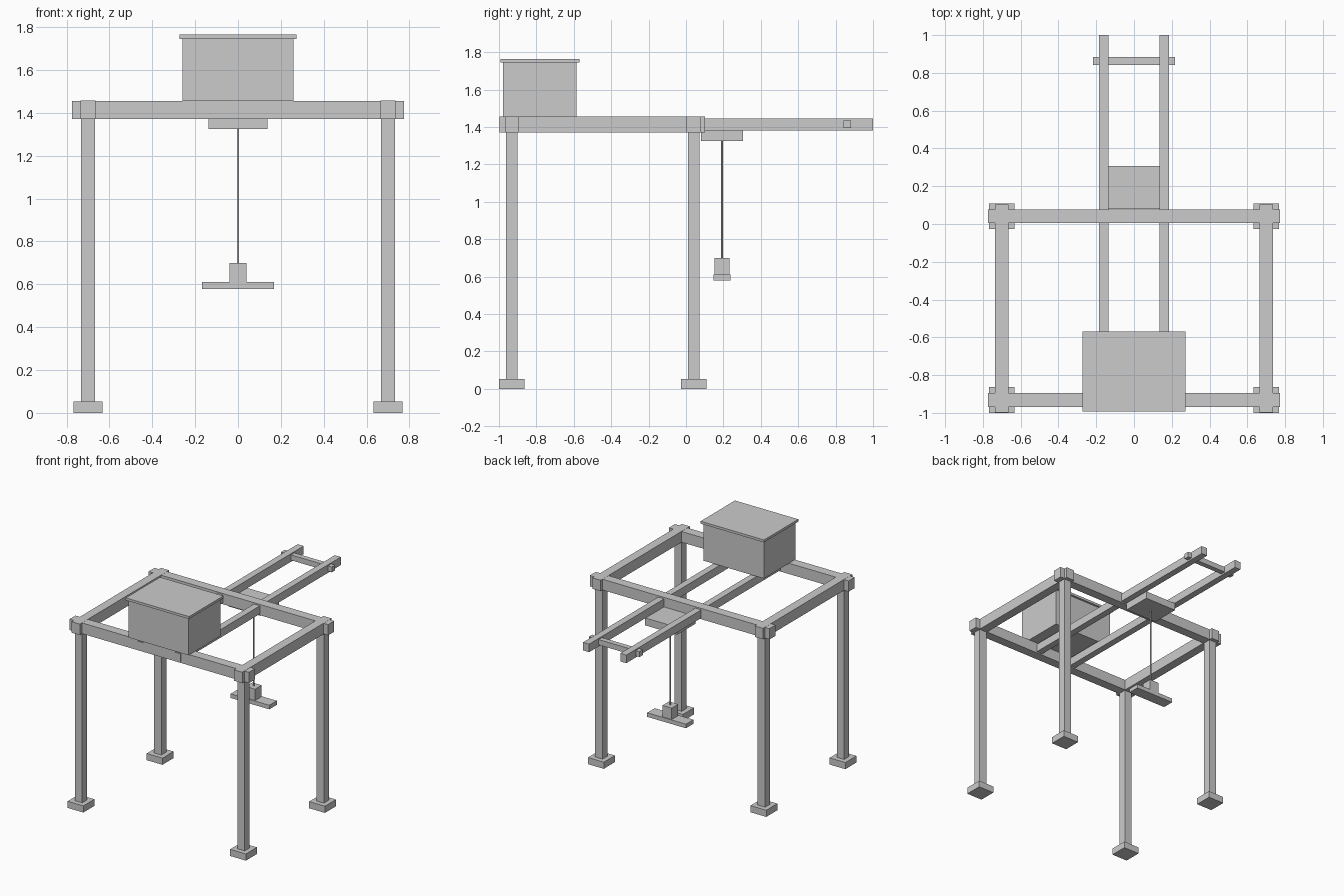
import bpy

if "Cube" in bpy.data.objects:
    bpy.data.objects.remove(bpy.data.objects["Cube"])

# Axis-aligned box from its (min, max) extents on each axis
def box(name, x, y, z):
    bpy.ops.mesh.primitive_cube_add(
        size=1, location=[(a + b) / 2 for a, b in (x, y, z)])
    ob = bpy.context.object
    ob.name = name
    ob.scale = [b - a for a, b in (x, y, z)]
    bpy.ops.object.transform_apply(location=False, rotation=False, scale=True)
    return ob

def span(centre, half):
    return (centre - half, centre + half)

LEG_X, FRONT_Y, BACK_Y = 0.70, -0.932, 0.041
BEAM_Z = (1.372, 1.456)
HOIST_Y = 0.193

# Legs with square foot pads
for row, y in (("front", FRONT_Y), ("back", BACK_Y)):
    for side, s in (("left", -1), ("right", 1)):
        box(f"{row}_{side}_leg", span(s * LEG_X, 0.032), span(y, 0.031), (0.05, 1.38))
        box(f"{row}_{side}_foot", span(s * LEG_X, 0.068), span(y, 0.068), (0, 0.052))
    # Cross beams
    box(f"{row}_beam", span(0, 0.774), span(y, 0.037), BEAM_Z)

# Side beams and the pair of long rails
for side, s in (("left", -1), ("right", 1)):
    box(f"{side}_side_beam", span(s * LEG_X, 0.035), (-0.997, 0.102),
        (BEAM_Z[0], BEAM_Z[1] + 0.001))
    box(f"{side}_rail", span(s * 0.16, 0.026), (-0.974, 1.0), (1.382, 1.445))

# Tie bar joining the rail ends
box("rail_tie_bar", span(0, 0.218), span(0.863, 0.02), (1.394, 1.436))

# Machine housing with overhanging lid
box("housing", span(0, 0.26), (-0.979, -0.586), (1.455, 1.748))
box("housing_lid", span(0, 0.273), (-0.992, -0.57), (1.746, 1.765))

# Trolley plate under the rails
box("trolley", span(0, 0.138), span(HOIST_Y, 0.113), (1.325, 1.383))

# Hoist rope
bpy.ops.mesh.primitive_cylinder_add(vertices=12, radius=0.005, depth=0.645,
                                    location=(0, HOIST_Y, 1.0125))
bpy.context.object.name = "hoist_rope"
bpy.ops.object.shade_smooth_by_angle()

# Load block and lifting bar
box("load_block", span(0, 0.04), span(HOIST_Y, 0.04), (0.61, 0.70))
box("lifting_bar", span(0, 0.167), span(HOIST_Y, 0.046), (0.579, 0.611))
